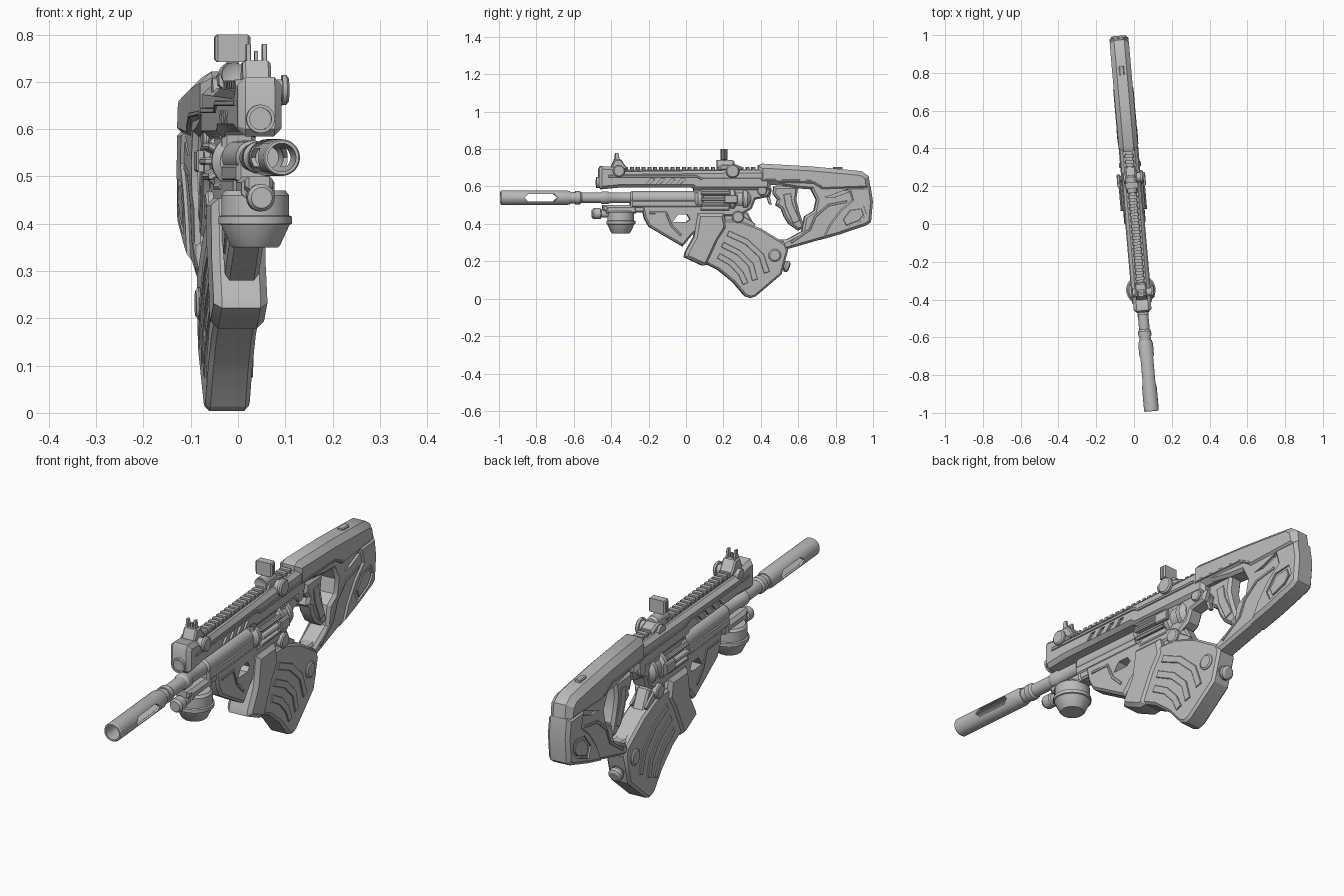
import bpy, bmesh, math
from mathutils import Matrix, Vector

if "Cube" in bpy.data.objects:
    bpy.data.objects.remove(bpy.data.objects["Cube"], do_unlink=True)

grey = bpy.data.materials.new("matte grey")
grey.use_nodes = True
grey.diffuse_color = (.5, .5, .5, 1)
grey.node_tree.nodes["Principled BSDF"].inputs["Base Color"].default_value = (.5, .5, .5, 1)

# The whole weapon is turned slightly about the vertical axis
POSE = Matrix.Translation((.006, 0, 0)) @ Matrix.Rotation(math.radians(5), 4, 'Z')
parts = []


def finish(name, bm):
    bmesh.ops.recalc_face_normals(bm, faces=bm.faces)
    mesh = bpy.data.meshes.new(name)
    bm.to_mesh(mesh)
    bm.free()
    mesh.materials.append(grey)
    obj = bpy.data.objects.new(name, mesh)
    bpy.context.collection.objects.link(obj)
    parts.append(obj)
    return obj


def prism(name, outline, half, chamfer=.008, x=0):
    """Side outline (y, z) extruded across x, with chamfered rims."""
    bm = bmesh.new()
    rings = [[bm.verts.new((x + s * half, y, z)) for y, z in outline] for s in (-1, 1)]
    n = len(outline)
    for ring in rings:
        bm.faces.new(ring)
    for i in range(n):
        j = (i + 1) % n
        bm.faces.new((rings[0][i], rings[0][j], rings[1][j], rings[1][i]))
    bmesh.ops.recalc_face_normals(bm, faces=bm.faces)
    if chamfer:
        rims = [e for e in bm.edges if abs(e.verts[0].co.x - e.verts[1].co.x) < 1e-6]
        bmesh.ops.bevel(bm, geom=rims, offset=chamfer, segments=1, affect='EDGES')
    return finish(name, bm)


def block(name, y0, y1, z0, z1, half, chamfer=.006, x=0):
    return prism(name, [(y0, z0), (y1, z0), (y1, z1), (y0, z1)], half, chamfer, x)


def lathe(name, profile, center, axis='Y', sides=28, closed=False):
    """Profile of (distance, radius) turned about an axis through center."""
    turn = {'X': Matrix.Rotation(math.pi / 2, 4, 'Y'),
            'Y': Matrix.Rotation(-math.pi / 2, 4, 'X'), 'Z': Matrix()}[axis]
    place = Matrix.Translation(center) @ turn
    bm = bmesh.new()
    rings = []
    for d, r in profile:
        rings.append([bm.verts.new(place @ Vector((r * math.cos(a), r * math.sin(a), d)))
                      for a in (math.tau * k / sides for k in range(sides))])
    pairs = list(zip(rings, rings[1:]))
    if closed:
        pairs.append((rings[-1], rings[0]))
    else:
        bm.faces.new(rings[0])
        bm.faces.new(rings[-1])
    for a, b in pairs:
        for k in range(sides):
            m = (k + 1) % sides
            bm.faces.new((a[k], a[m], b[m], b[k]))
    return finish(name, bm)


def strip(name, path, width, half, x=0):
    """Ribbon following a side path."""
    pts = [Vector(p) for p in path]
    left, right = [], []
    for i, p in enumerate(pts):
        t = (pts[min(i + 1, len(pts) - 1)] - pts[max(i - 1, 0)]).normalized()
        side = Vector((-t.y, t.x)) * width / 2
        left.append(p + side)
        right.append(p - side)
    return prism(name, [tuple(p) for p in left + right[::-1]], half, .002, x)


def carve(target, cutters):
    """Cut the cutters out of the target, then discard them."""
    for cutter in cutters:
        cutter.hide_render = True
        mod = target.modifiers.new("cut", 'BOOLEAN')
        mod.operation, mod.solver, mod.object = 'DIFFERENCE', 'EXACT', cutter
    graph = bpy.context.evaluated_depsgraph_get()
    mesh = bpy.data.meshes.new_from_object(target.evaluated_get(graph))
    target.modifiers.clear()
    target.data = mesh
    for cutter in cutters:
        parts.remove(cutter)
        bpy.data.objects.remove(cutter, do_unlink=True)


# Barrel and slotted muzzle
AX = .54
muzzle = lathe("muzzle", [(-.995, .036), (-.99, .039), (-.64, .039), (-.62, .034), (-.62, .02),
                          (-.66, .029), (-.995, .03)], (0, 0, AX), closed=True)
carve(muzzle, [prism("slot", [(-.87, AX), (-.85, AX + .019), (-.71, AX + .019), (-.69, AX),
                              (-.71, AX - .019), (-.85, AX - .019)], .1, 0)])
lathe("barrel", [(-.64, .03), (-.595, .03), (-.595, .035), (-.57, .035), (-.56, .028), (-.46, .028),
                 (-.45, .034), (-.42, .034), (-.41, .029), (-.3, .029), (-.29, .036), (.06, .036)],
      (0, 0, AX))

# Upper receiver with slanted vents
receiver = prism("receiver", [(-.47, .6), (-.455, .585), (-.35, .595), (.03, .595), (.05, .58), (.45, .58),
                              (.45, .69), (-.36, .68), (-.4, .705), (-.46, .71), (-.47, .69)], .047, .016)
vents = []
for side in (-1, 1):
    for k in range(4):
        y = -.22 + k * .055
        vents.append(prism("vent", [(y, .612), (y + .02, .612), (y + .05, .64), (y + .025, .64)],
                           .012, 0, side * .05))
carve(receiver, vents)
for side in (-1, 1):
    strip("receiver_side_rib", [(-.42, .655), (.05, .655), (.08, .64), (.4, .64)], .012, .004, side * .048)
lathe("front_port", [(-.482, .023), (-.482, .03), (-.46, .03), (-.46, .023)], (0, 0, .622), closed=True)
lathe("front_port_plug", [(-.476, .023), (-.46, .023)], (0, 0, .622))
block("top_rail", -.36, .39, .67, .69, .02, .003)
for k in range(23):
    y = -.33 + k * .031
    block("rail_tooth", y, y + .018, .685, .703, .024, .003)

# Front sight
prism("front_sight_base", [(-.41, .69), (-.31, .69), (-.33, .715), (-.35, .745), (-.385, .745)], .03, .006)
for side in (-1, 1):
    prism("front_sight_prong", [(-.385, .735), (-.355, .735), (-.365, .78), (-.38, .78)],
          .005, .001, side * .017)
prism("front_sight_post", [(-.375, .74), (-.365, .74), (-.365, .765), (-.375, .765)], .004, 0)
lathe("front_sight_dial", [(-.045, .022), (.055, .022), (.055, .032), (.064, .032), (.069, .026)],
      (0, -.365, .683), 'X')

# Rear sight with lens plate
prism("rear_sight_base", [(.16, .685), (.31, .685), (.3, .705), (.26, .72), (.19, .72)], .03)
lathe("rear_sight_ring", [(.17, .016), (.165, .026), (.25, .026), (.26, .018)], (0, 0, .715))
lathe("rear_sight_dial", [(-.04, .026), (.05, .026), (.05, .036), (.06, .036), (.066, .03)],
      (0, .245, .682), 'X')
for side, y in ((1, .198), (-1, .212)):
    block("lens_frame", y - .009, y + .009, .742, .8, .038, .006)
block("lens_stem", .195, .215, .71, .75, .012, .003)

# Lower handguard and frame
block("lower_handguard", -.3, .06, .485, .53, .036, .01)
prism("under_rail", [(-.45, .5), (-.2, .5), (-.2, .46), (-.42, .46), (-.45, .475)], .03)
frame = prism("front_frame", [(-.24, .5), (.1, .5), (.1, .4), (.03, .34), (-.02, .28), (-.2, .385),
                              (-.225, .43)], .036, .01)
carve(frame, [prism("window", [(-.075, .41), (.0, .41), (.02, .425), (.005, .45), (-.045, .45)], .1, 0)])
for side in (-1, 1):
    strip("frame_rib", [(-.2, .46), (-.11, .46), (-.08, .39), (-.03, .34)], .012, .004, side * .036)
prism("lower_receiver", [(.04, .59), (.46, .59), (.44, .545), (.37, .53), (.35, .48), (.28, .44),
                         (.05, .44)], .036, .01)

# Finned drum around the action
lathe("drum", [(.045, .04), (.06, .056), (.08, .056), (.09, .048), (.22, .048), (.235, .062), (.255, .062),
               (.265, .05), (.3, .05), (.305, .058), (.325, .058), (.345, .04)], (0, 0, .532))
for k in range(12):
    fin = block("drum_fin", .075, .23, .575, .602, .008, .004)
    a = Matrix.Translation((0, 0, .532)) @ Matrix.Rotation(math.tau * k / 12, 4, 'Y')
    fin.data.transform(a @ Matrix.Translation((0, 0, -.532)))
for side in (-1, 1):
    block("drum_latch", .2, .27, .51, .555, .009, .004, side * .067)
lathe("trigger_pin", [(-.045, .022), (-.04, .026), (.04, .026), (.045, .022)], (0, .405, .578), 'X', 20)

# Under-barrel lamp
lathe("lamp", [(.35, .048), (.355, .053), (.398, .073), (.4, .078), (.415, .078), (.418, .072), (.46, .072),
               (.47, .064)], (0, -.35, 0), 'Z', 32)
block("lamp_mount", -.43, -.27, .455, .495, .035, .008)
lathe("lamp_knob", [(-.505, .022), (-.495, .029), (-.46, .029), (-.455, .022), (-.4, .022)], (0, 0, .455))

# Stock: upper shell, skeleton and butt
prism("stock_cover", [(.385, .61), (.385, .71), (.41, .722), (.66, .708), (.84, .692), (.94, .682), (.978, .655),
                      (.99, .58), (.72, .57), (.68, .6)], .051, .024)
stock = prism("stock_body", [(.4, .625), (.85, .66), (.96, .64), (.975, .42), (.82, .345), (.53, .262), (.51, .285),
                             (.52, .305), (.62, .36), (.635, .44), (.685, .47), (.698, .53),
                             (.67, .585), (.6, .59)], .043, .012)
slots = [prism("slot", [(.74, .545), (.77, .55), (.92, .61), (.91, .585), (.8, .545)], .012, 0, s * .044)
         for s in (-1, 1)]
carve(stock, slots)
butt = prism("butt", [(.86, .6), (.988, .6), (1.0, .52), (.99, .41), (.965, .392), (.82, .343), (.72, .315),
                      (.76, .4), (.82, .48), (.88, .53)], .05, .014)
recess = [(.82, .42), (.87, .485), (.95, .495), (.965, .45), (.93, .41), (.84, .375)]
carve(butt, [prism("pocket", recess, .008, 0, s * .051) for s in (-1, 1)])
for side in (-1, 1):
    prism("butt_inlay", [(.9 + (y - .9) * .75, .44 + (z - .44) * .75) for y, z in recess],
          .004, .002, side * .046)
    strip("stock_rib", [(.56, .3), (.66, .37), (.69, .44), (.76, .5), (.86, .52)], .012, .004, side * .043)
    strip("cover_seam", [(.42, .635), (.66, .63), (.72, .6)], .01, .004, side * .05)
block("cover_tab", .79, .84, .685, .703, .013, .004)

# Grip, trigger and guard
prism("grip", [(.47, .6), (.6, .6), (.59, .53), (.605, .47), (.635, .38), (.6, .365), (.55, .4), (.525, .44),
               (.51, .48), (.48, .5), (.49, .53), (.465, .56)], .034, .012)
for side in (-1, 1):
    strip("grip_panel", [(.54, .56), (.55, .5), (.59, .41)], .04, .004, side * .034)
prism("trigger", [(.43, .585), (.46, .585), (.45, .54), (.46, .505), (.445, .505), (.432, .54)], .009, .002)
prism("guard_link", [(.2, .47), (.33, .46), (.37, .385), (.5, .315), (.57, .32), (.59, .29), (.54, .262),
                     (.48, .268), (.2, .4)], .028, .008)
lathe("hinge_pin", [(-.052, .026), (-.047, .032), (.047, .032), (.052, .026)], (0, .275, .437), 'X', 20)
lathe("guard_pin", [(-.036, .016), (.036, .016)], (0, .55, .29), 'X', 16)
for side in (-1, 1):
    strip("release_lever", [(.29, .43), (.36, .385)], .035, .006, side * .033)

# Magazine, ribs and well
prism("magazine", [(.1, .42), (.28, .42), (.4, .375), (.53, .295), (.545, .26), (.51, .13), (.37, .012), (.345, .004),
                   (.315, .014), (.25, .09), (.17, .155), (.08, .2)], .047, .01)
ribs = [[(.22, .35), (.32, .305), (.4, .23), (.43, .14)],
        [(.19, .29), (.28, .245), (.345, .18), (.365, .1)],
        [(.17, .23), (.24, .19), (.29, .135), (.315, .08)]]
for side in (-1, 1):
    for path in ribs:
        strip("magazine_rib", path, .03, .005, side * .047)
lathe("magazine_boss", [(-.055, .027), (-.05, .034), (.05, .034), (.055, .027)], (0, .472, .232), 'X', 24)
knob = lathe("magazine_knob", [(-.03, .03), (.02, .03), (.02, .024), (.03, .024), (.03, .03), (.045, .03),
                               (.052, .02)], (0, 0, 0), 'Y', 20)
knob.data.transform(Matrix.Translation((0, .505, .185)) @ Matrix.Rotation(math.radians(-20), 4, 'X'))
prism("magazine_well", [(.06, .455), (.2, .455), (.215, .38), (.17, .31), (.11, .18), (.085, .178),
                        (-.01, .222), (-.005, .25), (.04, .33)], .057, .016)

# Smooth shading with sharp edges, then the final pose
bpy.ops.object.select_all(action='DESELECT')
for obj in parts:
    obj.data.transform(POSE)
    obj.select_set(True)
bpy.context.view_layer.objects.active = parts[0]
bpy.ops.object.shade_smooth_by_angle(angle=math.radians(30))
